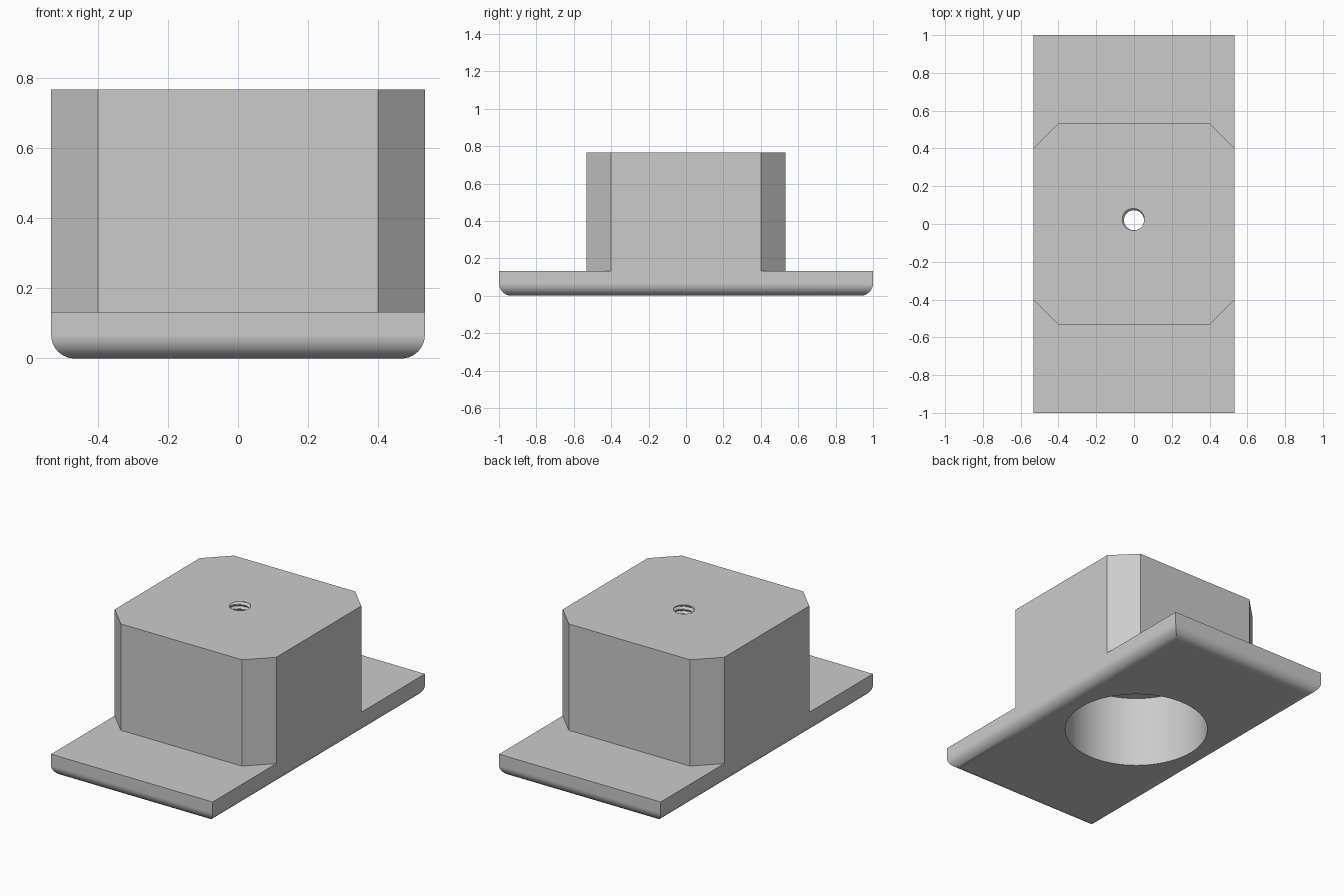
import bpy, bmesh, math

if "Cube" in bpy.data.objects:
    bpy.data.objects.remove(bpy.data.objects["Cube"], do_unlink=True)

HALF, LENGTH, CUT = 0.533, 1.0, 0.4        # half width, half length, chamfer start
PLATE_TOP, TOP, ROUND = 0.133, 0.767, 0.067
HOLE_Y, BORE_R, BORE_TOP = 0.02, 0.4, 0.433
MINOR_R, THREAD_DEPTH, PITCH = 0.053, 0.013, 0.0267


def finish(bm, name):
    bmesh.ops.recalc_face_normals(bm, faces=bm.faces)
    mesh = bpy.data.meshes.new(name)
    bm.to_mesh(mesh)
    bm.free()
    obj = bpy.data.objects.new(name, mesh)
    bpy.context.collection.objects.link(obj)
    return obj


def ring(bm, outline, z):
    return [bm.verts.new((x, y, z)) for x, y in outline]


def walls(bm, low, high):
    n = len(low)
    return [bm.faces.new((low[i], low[(i + 1) % n], high[(i + 1) % n], high[i]))
            for i in range(n)]


# Base plate and chamfered block as one continuous body
outline = [(-HALF, -LENGTH), (HALF, -LENGTH), (HALF, -CUT), (HALF, CUT),
           (HALF, LENGTH), (-HALF, LENGTH), (-HALF, CUT), (-HALF, -CUT)]
octagon = [(HALF, -CUT), (HALF, CUT), (CUT, HALF), (-CUT, HALF),
           (-HALF, CUT), (-HALF, -CUT), (-CUT, -HALF), (CUT, -HALF)]
bm = bmesh.new()
bottom, rim = ring(bm, outline, 0), ring(bm, outline, PLATE_TOP)
underside = bm.faces.new(bottom)
walls(bm, bottom, rim)
back_left, back_right, front_right, front_left = ring(
    bm, [octagon[i] for i in (2, 3, 6, 7)], PLATE_TOP)
foot = [rim[2], rim[3], back_left, back_right, rim[6], rim[7], front_right, front_left]
bm.faces.new((rim[0], rim[1], rim[2], front_left, front_right, rim[7]))
bm.faces.new((rim[3], rim[4], rim[5], rim[6], back_right, back_left))
crown = ring(bm, octagon, TOP)
walls(bm, foot, crown)
bm.faces.new(crown)
bmesh.ops.recalc_face_normals(bm, faces=bm.faces)
# Rounded lower edges
bmesh.ops.bevel(bm, geom=list(underside.edges), offset=ROUND, offset_type='OFFSET',
                segments=10, profile=0.5, affect='EDGES', clamp_overlap=False)
body = finish(bm, "flanged_block")


def circle(radius_at, sides):
    angles = [2 * math.pi * i / sides for i in range(sides)]
    return [(radius_at(a) * math.cos(a), HOLE_Y + radius_at(a) * math.sin(a))
            for a in angles]


def lathe_cutter(name, levels, radius, sides):
    bm = bmesh.new()
    rings = [ring(bm, circle(lambda a: radius(a, z), sides), z) for z in levels]
    for low, high in zip(rings, rings[1:]):
        walls(bm, low, high)
    bm.faces.new(rings[0])
    bm.faces.new(rings[-1])
    cutter = finish(bm, name)
    cutter.hide_render = True
    return cutter


def thread_radius(angle, z):
    # V-shaped groove that winds upwards
    phase = ((TOP - z) / PITCH + (angle - 0.75 * math.pi) / (2 * math.pi)) % 1
    ridge = abs(2 * phase - 1)
    return MINOR_R + THREAD_DEPTH * max(0, (ridge - 0.2) / 0.8)


# Wide bore below, threaded hole through the top
steps = int((TOP - BORE_TOP + 0.06) / PITCH * 10)
levels = [BORE_TOP - 0.03 + PITCH * i / 10 for i in range(steps + 1)]
cutters = [lathe_cutter("bore_cutter", (-0.1, BORE_TOP), lambda a, z: BORE_R, 72),
           lathe_cutter("thread_cutter", levels, thread_radius, 32)]
bpy.ops.object.select_all(action='DESELECT')
bpy.context.view_layer.objects.active = body
body.select_set(True)
for cutter in cutters:
    mod = body.modifiers.new(cutter.name, 'BOOLEAN')
    mod.operation, mod.solver, mod.object = 'DIFFERENCE', 'EXACT', cutter
    bpy.ops.object.modifier_apply(modifier=mod.name)
    bpy.data.objects.remove(cutter, do_unlink=True)

# Smooth curves, crisp edges
bpy.ops.object.shade_smooth_by_angle(angle=math.radians(25))
weighted = body.modifiers.new("flat_face_normals", 'WEIGHTED_NORMAL')
weighted.keep_sharp = True

# Plain grey
grey = bpy.data.materials.new("plain_grey")
grey.use_nodes = True
colour = (0.6, 0.6, 0.6, 1)
grey.diffuse_color = colour
grey.node_tree.nodes["Principled BSDF"].inputs["Base Color"].default_value = colour
body.data.materials.clear()
body.data.materials.append(grey)
